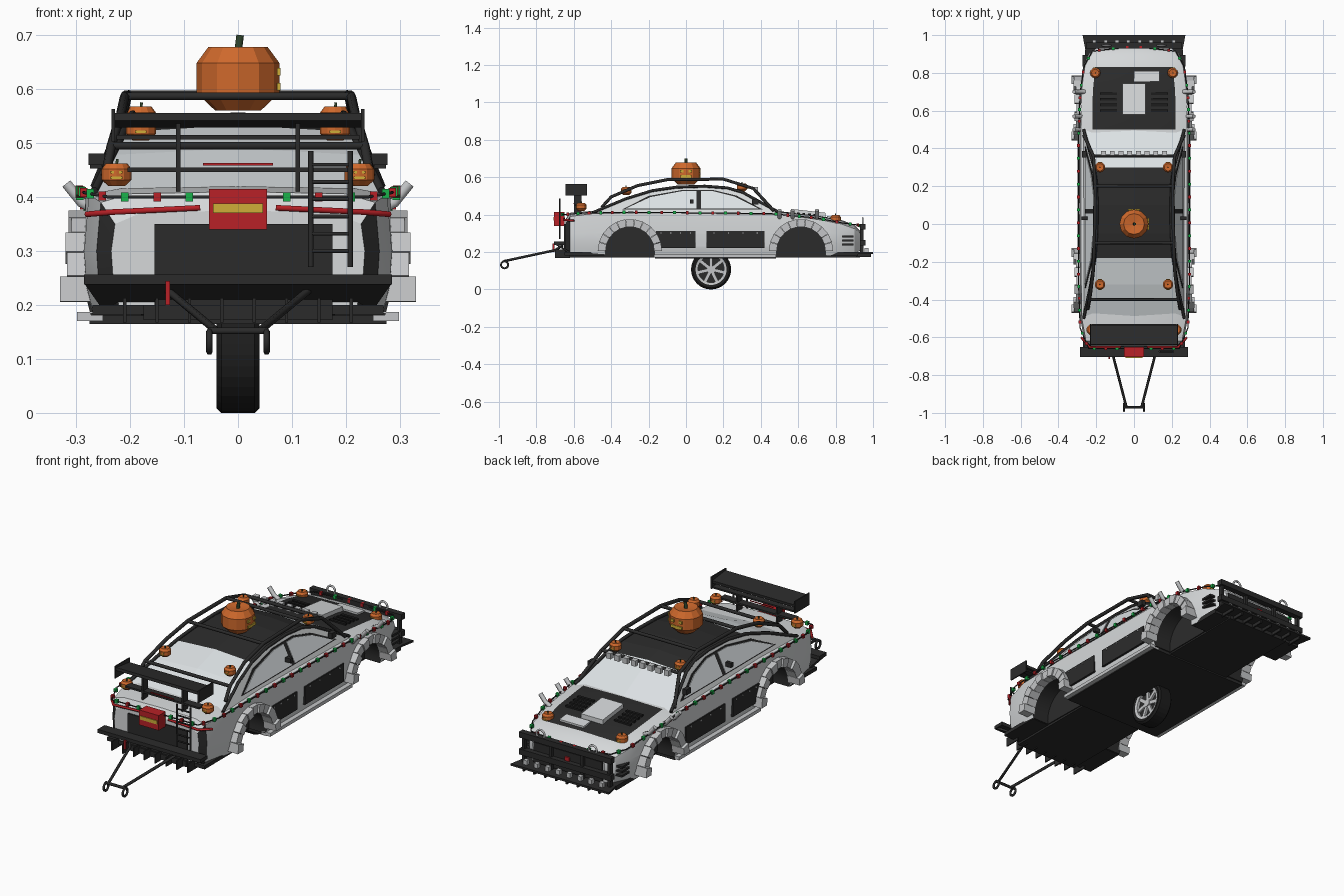
import bpy, bmesh, math
from mathutils import Vector, Matrix

cube = bpy.data.objects.get("Cube")
if cube:
    bpy.data.objects.remove(cube, do_unlink=True)


def material(name, *rgb):
    m = bpy.data.materials.new(name)
    m.use_nodes = True
    m.diffuse_color = (*rgb, 1)
    m.node_tree.nodes["Principled BSDF"].inputs["Base Color"].default_value = (*rgb, 1)
    return m


white = material("white paint", .67, .69, .7)
glass = material("pale glass", .72, .76, .78)
black = material("matt black", .024, .024, .024)
rubber = material("rubber", .012, .012, .012)
metal = material("light metal", .55, .56, .57)
orange = material("pumpkin orange", .62, .14, .025)
stem = material("stem green", .03, .06, .025)
red = material("red", .48, .015, .02)
green = material("green", .01, .45, .07)
yellow = material("yellow", .62, .42, .04)
SIDES = (-1, 1)


def finish(name, bm, *mats):
    bmesh.ops.recalc_face_normals(bm, faces=bm.faces)
    mesh = bpy.data.meshes.new(name)
    bm.to_mesh(mesh)
    bm.free()
    for m in mats:
        mesh.materials.append(m)
    ob = bpy.data.objects.new(name, mesh)
    bpy.context.collection.objects.link(ob)
    return ob


def box(name, mat, x, y, z, tilt=0):
    """Box from (low, high) pairs, tilted about its own x axis."""
    bm = bmesh.new()
    size = [b - a for a, b in (x, y, z)]
    mid = Vector([(a + b) / 2 for a, b in (x, y, z)])
    bmesh.ops.create_cube(bm, size=1, matrix=Matrix.Translation(mid)
                          @ Matrix.Rotation(tilt, 4, 'X') @ Matrix.Diagonal((*size, 1)))
    return finish(name, bm, mat)


def block(name, mat, centre, size):
    return box(name, mat, *[(c - s / 2, c + s / 2) for c, s in zip(centre, size)])


def plate(name, mat, points, push):
    """Polygon extruded along the vector push."""
    bm = bmesh.new()
    face = bm.faces.new([bm.verts.new(p) for p in points])
    made = bmesh.ops.extrude_face_region(bm, geom=[face])["geom"]
    bmesh.ops.translate(bm, vec=push, verts=[v for v in made if isinstance(v, bmesh.types.BMVert)])
    return finish(name, bm, mat)


def tube(name, mat, points, radius, closed=False):
    curve = bpy.data.curves.new(name, 'CURVE')
    curve.dimensions = '3D'
    curve.bevel_depth, curve.bevel_resolution, curve.use_fill_caps = radius, 1, True
    line = curve.splines.new('POLY')
    line.points.add(len(points) - 1)
    for p, co in zip(line.points, points):
        p.co = (*co, 1)
    line.use_cyclic_u = closed
    curve.materials.append(mat)
    ob = bpy.data.objects.new(name, curve)
    bpy.context.collection.objects.link(ob)
    return ob


def ring(name, mat, centre, radius, thick, axis='Y'):
    turn = [Matrix.Rotation(math.tau * i / 16, 3, axis) for i in range(16)]
    tube(name, mat, [Vector(centre) + t @ Vector((0, 0, radius)) for t in turn], thick, True)


def lathe(name, mat, profile, centre, sides, axis='Z'):
    """Spin (radius, height) points around z or x."""
    bm = bmesh.new()
    verts = [bm.verts.new((r, 0, h)) for r, h in profile]
    edges = [bm.edges.new(pair) for pair in zip(verts, verts[1:])]
    bmesh.ops.spin(bm, geom=verts + edges, cent=(0, 0, 0), axis=(0, 0, 1), angle=math.tau, steps=sides)
    bmesh.ops.remove_doubles(bm, verts=bm.verts, dist=.0002)
    if axis == 'X':
        bmesh.ops.rotate(bm, verts=bm.verts, matrix=Matrix.Rotation(math.pi / 2, 3, 'Y'))
    bmesh.ops.translate(bm, verts=bm.verts, vec=centre)
    return finish(name, bm, mat)


def loft(name, sections, *mats):
    """Skin mirrored half sections: (y, [(x, z) from bottom centre to top centre])."""
    bm = bmesh.new()
    rings = []
    for y, half in sections:
        full = half + [(-x, z) for x, z in half[-2:0:-1]]
        rings.append([bm.verts.new((x, y, z)) for x, z in full])
    for a, b in zip(rings, rings[1:]):
        for i in range(len(a)):
            bm.faces.new((a[i - 1], a[i], b[i], b[i - 1]))
    bm.faces.new(rings[0])
    bm.faces.new(rings[-1])
    return finish(name, bm, *mats)


# Lower body: y, half width, bottom, shoulder, top
stations = [(-.645, .235, .2, .35, .375), (-.62, .262, .19, .39, .41), (-.5, .285, .185, .405, .42),
            (-.2, .29, .18, .41, .425), (.5, .29, .18, .4, .418), (.7, .287, .18, .375, .396),
            (.83, .27, .185, .35, .372), (.9, .24, .195, .325, .345), (.93, .2, .205, .3, .315)]
body = loft("body", [(y, [(0, b), (w * .94, b), (w * .985, b + .05), (w, .3), (w * .97, s),
                          (w * .76, t - .004), (0, t)]) for y, w, b, s, t in stations], white, black)
ARCHES, ARCH_Z, ARCH_R = (-.3, .615), .205, .132
cutters = []
for y in ARCHES:
    for s in SIDES:
        cut = lathe("arch_cutter", black, [(0, -.1), (ARCH_R, -.1), (ARCH_R, .1), (0, .1)],
                    (s * .28, y, ARCH_Z), 32, 'X')
        cut.hide_render = True
        cutters.append(cut)
        mod = body.modifiers.new("arch", 'BOOLEAN')
        mod.operation, mod.solver, mod.object = 'DIFFERENCE', 'EXACT', cut
bpy.context.view_layer.update()
baked = bpy.data.meshes.new_from_object(body.evaluated_get(bpy.context.evaluated_depsgraph_get()))
body.modifiers.clear()
body.data = baked
for cut in cutters:
    bpy.data.objects.remove(cut, do_unlink=True)
for p in baked.polygons:
    c, n = p.center, p.normal
    arch = min(math.hypot(c.y - y, c.z - ARCH_Z) for y in ARCHES) < ARCH_R + .001
    pocket = arch and (abs(c.x) < .2 or abs(n.x) < .2)
    hood = n.z > .7 and .5 < c.y < .83 and abs(c.x) < .2
    corner = c.y < -.625 and .2 < c.z < .36 and abs(c.x) > .17
    p.material_index = int(pocket or hood or corner or n.z < -.7)


# Cabin, with a dark roof panel and pale front and rear screens
def flank(z):
    return .27 - (z - .4) / 2


roof = [(-.5, .415), (-.32, .49), (-.18, .533), (-.05, .552), (.1, .557), (.22, .548), (.3, .525), (.5, .415)]
cabin = loft("cabin", [(y, [(0, .39), (.27, .4), (flank(z - .012), z - .012), (0, z)]) for y, z in roof],
             white, black, glass)
for p in cabin.data.polygons:
    if p.normal.z > .5 and abs(p.normal.x) < .5:
        p.material_index = 1 if -.18 < p.center.y < .3 else 2
bpy.ops.object.select_all(action='DESELECT')
body.select_set(True)
bpy.context.view_layer.objects.active = body
bpy.ops.object.shade_smooth_by_angle(angle=math.radians(25))

panes = {"window_frame": [(-.34, .428), (-.2, .5), (-.02, .532), (.14, .533), (.27, .502), (.41, .428)],
         "rear_side_window": [(-.32, .434), (-.19, .494), (-.02, .526), (.055, .527), (.055, .434)],
         "front_side_window": [(.08, .434), (.08, .527), (.14, .527), (.26, .497), (.385, .434)]}
belt = [(0, -.66, .4), (.24, -.66, .4), (.285, -.55, .408), (.294, -.3, .413), (.294, .45, .406),
        (.285, .7, .382), (.262, .84, .355), (.22, .915, .345), (0, .94, .34)]


def sample(path, step):
    """Points spaced evenly along a path."""
    out = []
    for a, b in zip(path, path[1:]):
        a, b = Vector(a), Vector(b)
        count = max(1, round((b - a).length / step))
        out += [a.lerp(b, (i + .5) / count) for i in range(count)]
    return out


for s in SIDES:
    # Side windows and riveted door panels
    for name, shape in panes.items():
        frame = name == "window_frame"
        plate(name, black if frame else glass, [(s * flank(z), y, z) for y, z in shape],
              (s * (.004 if frame else .007), 0, 0))
    block("door_handle", black, (s * .262, .03, .47), (.03, .018, .022))
    for a, b in ((-.16, .05), (.11, .42)):
        box("door_panel", black, sorted((s * .284, s * .295)), (a, b), (.222, .312))
        for i in range(4):
            block("rivet", metal, (s * .296, a + (b - a) * (i + .5) / 4, .302), (.004, .006, .006))
    box("side_skirt", metal, sorted((s * .25, s * .298)), (-.17, .48), (.17, .187))
    block("mirror", black, (s * .263, .37, .467), (.022, .035, .028))
    # Segmented wheel arch flares
    for y in ARCHES:
        for i in range(11):
            a0, a1 = [math.pi * (i + k) / 11 for k in (.02, .98)]
            wide = .325 if i % 2 else .333
            wide -= .02 * math.sin((a0 + a1) / 2)
            plate("arch_flare", metal, [(s * .265, y + r * math.cos(a), ARCH_Z + r * math.sin(a))
                                        for r, a in ((.13, a0), (.172, a0), (.172, a1), (.13, a1))],
                  (s * (wide - .265), 0, 0))
    # Stub exhausts on the front wings
    for y in (.5, .57, .7):
        tube("stub_exhaust", metal, [(s * .26, y, .375), (s * .29, y, .39), (s * .318, y, .425)], .011)
    for i in range(3):
        box("bumper_vent", black, sorted((s * .22, s * .272)), (.835, .895), (.235 + i * .022, .245 + i * .022))
    # Exterior cage rails
    tube("cage_rail", black, [(s * .245, -.45, .44), (s * .235, -.4, .495), (s * .217, -.26, .555),
                              (s * .21, -.1, .587), (s * .205, .2, .59), (s * .215, .36, .54),
                              (s * .265, .47, .42)], .009)
    tube("roof_rail", black, [(s * flank(z) + s * .004, y, z - .004) for y, z in roof], .008)
    # String of coloured bulbs
    path = [(s * x, y, z) for x, y, z in belt]
    tube("bulb_wire", black, path, .003)
    for i, p in enumerate(sample(path, .066)):
        block("bulb", (red, green)[i % 2], p, (.014, .014, .017))
    # Rear lamps, wing struts and tow bar
    tube("tail_lamp", red, [(s * .07, -.652, .38), (s * .235, -.652, .372), (s * .28, -.6, .368)], .006)
    box("wing_strut", black, sorted((s * .107, s * .115)), (-.6, -.56), (.41, .54))
    box("wing_endplate", black, sorted((s * .228, s * .234)), (-.645, -.53), (.503, .563))
    tube("tow_arm", black, [(s * .14, -.66, .235), (s * .11, -.7, .21), (s * .04, -.97, .152)], .007)
    ring("tow_ring", black, (s * .053, -.97, .132), .019, .006, 'X')
    # Front guard posts and rings
    for x in (.08, .23):
        box("guard_post", black, sorted((s * x, s * x + s * .015)), (.93, .95), (.2, .345))
    ring("tow_hoop", metal, (s * .145, .945, .36), .022, .005)

# Cage crossbars
for y, z, x in ((-.4, .495, .235), (-.1, .587, .21), (.2, .59, .205), (.36, .54, .215)):
    tube("cage_crossbar", black, [(-x, y, z), (x, y, z)], .008)
for i in range(8):
    block("roof_lamp", metal, ((i - 3.5) * .046, .375, .535), (.026, .022, .028))


# Hood scoop, plate and louvres
def hood(y):
    return .418 - .115 * (y - .5)


plate("hood_scoop", white, [(x, y, hood(y) + .02) for x, y in ((-.06, .58), (.06, .58), (.06, .745), (-.06, .745))],
      (0, 0, -.04))
plate("hood_plate", white, [(x, y, hood(y) + .004) for x, y in ((0, .755), (.135, .755), (.135, .81), (0, .81))],
      (0, 0, -.009))
for s in SIDES:
    for i in range(4):
        y = .6 + i * .03
        block("hood_louvre", rubber, (s * .135, y, hood(y)), (.09, .014, .012))

# Undertray, splitter and front guard
box("undertray", black, (-.175, .175), (-.66, .93), (.172, .2))
box("centre_floor", black, (-.275, .275), (-.165, .48), (.165, .185))
box("nose_floor", black, (-.26, .26), (.75, .92), (.178, .2))
box("tail_floor", black, (-.27, .27), (-.65, -.435), (.182, .2))
plate("splitter", black, [(-.25, .88, .19), (.25, .88, .19), (.272, 1, .19), (-.272, 1, .19)], (0, 0, .01))
box("grille", black, (-.19, .19), (.9, .935), (.205, .305))
block("nose_lamp", red, (0, .938, .27), (.025, .01, .025))
for z in (.25, .335):
    box("guard_bar", black, (-.255, .255), (.93, .96), (z - .014, z + .014))
for i in range(8):
    x = (i - 3.5) * .06
    block("splitter_lamp", metal, (x, .965, .212), (.02, .02, .022))
    block("splitter_tooth", black, (x, .95, .184), (.008, .08, .02))
    block("diffuser_fin", black, (x, -.66, .19), (.006, .08, .045))

# Rear panel, bumper and red carrier
box("rear_panel", black, (-.155, .175), (-.652, -.64), (.2, .35))
box("rear_bumper", black, (-.285, .285), (-.705, -.65), (.238, .256))
plate("rear_step", black, [(-.285, -.7, .24), (.285, -.7, .24), (.25, -.62, .19), (-.25, -.62, .19)], (0, 0, .012))
box("red_carrier", red, (-.054, .054), (-.705, -.65), (.34, .415))
box("carrier_label", yellow, (-.046, .046), (-.709, -.7), (.37, .388))
block("recovery_hook", red, (-.13, -.708, .222), (.008, .012, .045))
tube("tow_crossbar", black, [(-.055, -.97, .152), (.055, -.97, .152)], .007)
for x in (.135, .208):
    tube("ladder_rail", black, [(x, -.675, .27), (x, -.675, .485)], .005)
for i in range(6):
    tube("ladder_rung", black, [(.135, -.675, .3 + i * .032), (.208, -.675, .3 + i * .032)], .004)

# Rear wing and boot lip
box("wing", black, (-.23, .23), (-.64, -.535), (.535, .549), -.12)
box("wing_flap", black, (-.225, .225), (-.56, -.53), (.507, .515))
box("boot_lip", black, (-.205, .205), (-.6, -.56), (.446, .455))
box("brake_lamp", red, (-.065, .065), (-.602, -.6), (.458, .463))

# Spare wheel under the floor
hub = Vector((0, .134, .107))
lathe("tyre", rubber, [(.08, -.036), (.098, -.04), (.107, -.031), (.107, .031), (.098, .04), (.08, .036),
                       (.08, -.036)], hub, 32, 'X')
lathe("rim", metal, [(.07, -.034), (.083, -.037), (.083, .037), (.07, .034), (.07, -.034)], hub, 32, 'X')
lathe("wheel_core", black, [(0, -.02), (.072, -.02), (.072, .02), (0, .02)], hub, 24, 'X')
lathe("hub_cap", metal, [(0, -.034), (.02, -.034), (.02, .034), (0, .034)], hub, 12, 'X')
for i in range(7):
    spoke = box("spoke", metal, (-.03, .03), (-.009, .009), (.012, .076))
    spoke.matrix_world = Matrix.Translation(hub) @ Matrix.Rotation(math.tau * i / 7, 4, 'X')


# Pumpkins with carved faces
def pumpkin(x, y, z, k, faces):
    shape = [(0, .004), (.042, 0), (.077, .033), (.077, .088), (.055, .118), (0, .11)]
    lathe("pumpkin", orange, [(r * k, h * k) for r, h in shape], (x, y, z), 12)
    tube("pumpkin_stem", stem, [(x, y, z + .108 * k), (x + .004 * k, y, z + .14 * k)], .008 * k)
    for turn in faces:
        spin = Matrix.Translation((x, y, z)) @ Matrix.Rotation(turn, 4, 'Z')
        for u, h, w in ((-.022, .072, .018), (.022, .072, .018), (0, .044, .06)):
            part = block("carved_face", yellow, (u * k, -.0755 * k, h * k), (w * k, .006 * k, .014 * k))
            part.matrix_world = spin


pumpkin(0, 0, .56, 1, (math.pi / 2, math.pi))
for s in SIDES:
    for y, x, z in ((.3, .18, .525), (-.32, .18, .505), (.8, .205, .355), (-.56, .225, .42)):
        pumpkin(s * x, y, z, .36, (0, math.pi))
